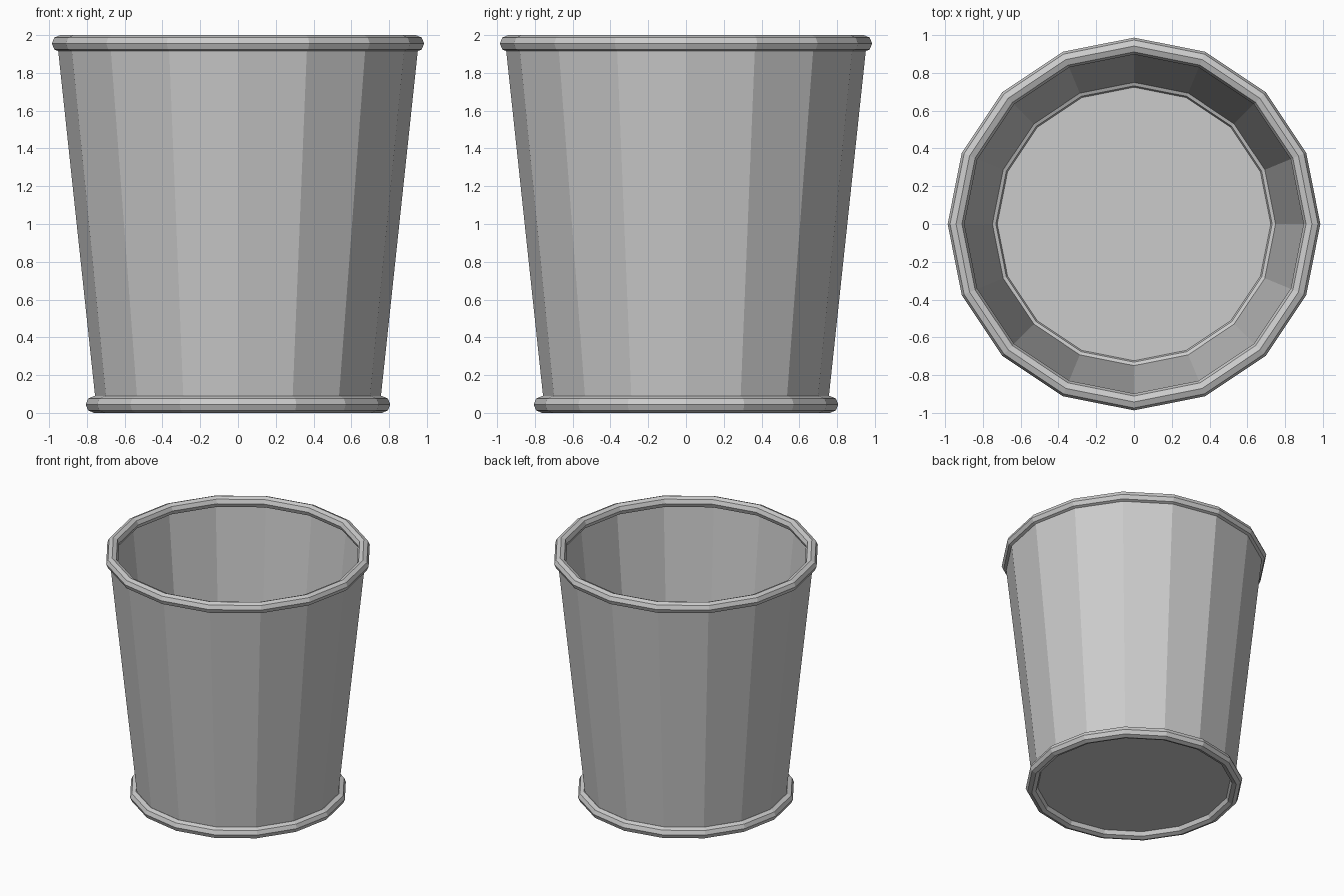
import bpy, bmesh, math

if "Cube" in bpy.data.objects:
    bpy.data.objects.remove(bpy.data.objects["Cube"])

SIDES = 16


def lathe(name, profile):
    """Revolve a closed (radius, z) profile; radius 0 points become poles."""
    bm = bmesh.new()
    rings = []
    for r, z in profile:
        if r == 0:
            rings.append([bm.verts.new((0, 0, z))] * SIDES)
        else:
            rings.append([bm.verts.new((r * math.cos(2 * math.pi * i / SIDES),
                                        r * math.sin(2 * math.pi * i / SIDES), z))
                          for i in range(SIDES)])
    for k in range(len(rings)):
        a, b = rings[k], rings[(k + 1) % len(rings)]
        for i in range(SIDES):
            j = (i + 1) % SIDES
            corners = list(dict.fromkeys((a[i], a[j], b[j], b[i])))
            if len(corners) > 2:
                bm.faces.new(corners)
    bmesh.ops.recalc_face_normals(bm, faces=bm.faces)
    mesh = bpy.data.meshes.new(name)
    bm.to_mesh(mesh)
    bm.free()
    obj = bpy.data.objects.new(name, mesh)
    bpy.context.collection.objects.link(obj)
    return obj


def bead(name, radius, z, thickness=0.0445, steps=8):
    """Faceted ring with an octagonal section."""
    angles = [2 * math.pi * k / steps for k in range(steps)]
    return lathe(name, [(radius + thickness * math.cos(t), z + thickness * math.sin(t))
                        for t in angles])


# Tapered thin-walled body with a recessed floor
lathe("bucket_body", [(0, 0.045), (0.752, 0.045), (0.956, 1.955),
                      (0.948, 1.955), (0.746, 0.058), (0, 0.058)])

# Rolled beads around the rim and the base
bead("rim_bead", 0.941, 1.9555)
bead("base_bead", 0.762, 0.0445)
